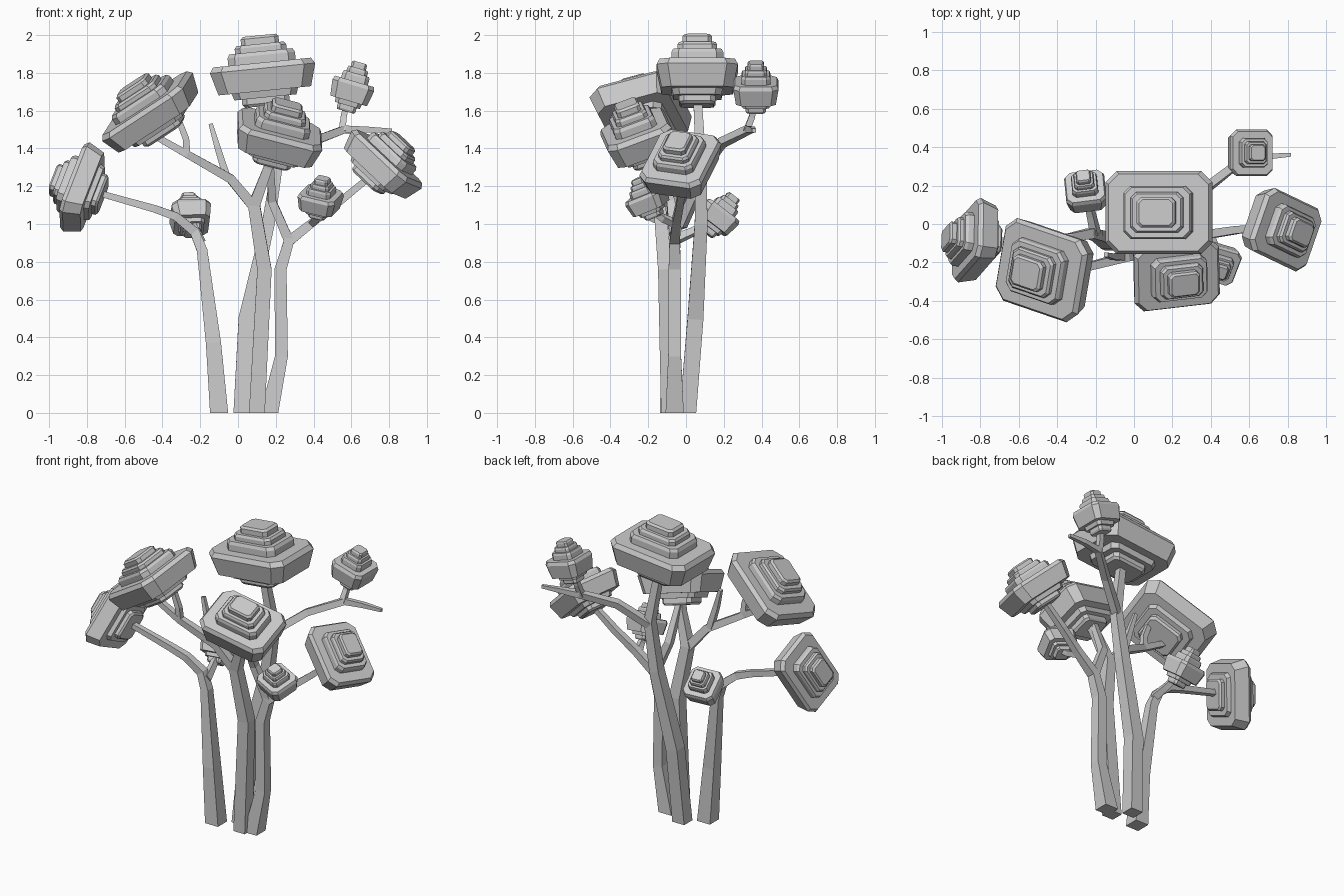
import bpy, bmesh
from mathutils import Vector as V


def loft(name, rings):
    """Skin a list of equal-length point rings into a closed flat-shaded mesh."""
    bm = bmesh.new()
    rows = [[bm.verts.new(p) for p in r] for r in rings]
    n = len(rows[0])
    for a, b in zip(rows, rows[1:]):
        for i in range(n):
            j = (i + 1) % n
            bm.faces.new((a[i], a[j], b[j], b[i]))
    bm.faces.new(rows[0][::-1])
    bm.faces.new(rows[-1])
    bmesh.ops.recalc_face_normals(bm, faces=bm.faces)
    me = bpy.data.meshes.new(name)
    bm.to_mesh(me)
    bm.free()
    ob = bpy.data.objects.new(name, me)
    bpy.context.collection.objects.link(ob)
    return ob


def limb(name, pts):
    """Tapered four-sided limb; each point is (x, y, z, half_width)."""
    P = [V(p[:3]) for p in pts]
    rings = []
    for i, p in enumerate(P):
        a, b = P[max(i - 1, 0)], P[min(i + 1, len(P) - 1)]
        t = (b - a).normalized()
        if p.z == 0:
            t = V((0, 0, 1))
        s = t.cross(V((0, 1, 0))).normalized()
        w = s.cross(t)
        r = pts[i][3]
        rings.append([p + r * (s * c + w * d) for c, d in ((1, 1), (-1, 1), (-1, -1), (1, -1))])
    return loft(name, rings)


# stepped foliage profile: (width scale, height)
PROFILE = [(.40, -.15), (.45, -.135), (.45, -.105), (.59, -.105), (.63, -.07), (.88, -.07),
           (1, .05), (.93, .08), (.64, .08), (.64, .12), (.60, .14), (.49, .14), (.49, .165),
           (.45, .18), (.36, .18), (.36, .212), (.31, .225)]


def foliage(name, centre, normal, along, hx, hy, k):
    """Stack of chamfered slabs around a tilted axis."""
    n = V(normal).normalized()
    u = V(along)
    u = (u - n * u.dot(n)).normalized()
    v = n.cross(u)
    c = .27 * min(hx, hy)
    rings = []
    for s, z in PROFILE:
        x, y = hx * s, hy * s
        q = c * s
        o = [(x, y - q), (x - q, y), (q - x, y), (-x, y - q),
             (-x, q - y), (q - x, -y), (x - q, -y), (x, q - y)]
        rings.append([V(centre) + u * a + v * b + n * z * k for a, b in o])
    return loft(name, rings)


# foliage clusters
foliage("foliage_top", (.135, .06, 1.775), (-.1, 0, 1), (1, 0, .1), .28, .215, 1)
foliage("foliage_upper_left", (-.455, -.235, 1.585), (-.57, -.12, .81), (.79, -.28, .55), .265, .225, .85)
foliage("foliage_far_left", (-.82, -.09, 1.185), (-.94, .15, .3), (.33, .38, .86), .215, .17, .75)
foliage("foliage_front", (.21, -.25, 1.45), (.27, -.33, .9), (.96, .12, -.27), .23, .18, .92)
foliage("foliage_right", (.76, -.025, 1.31), (.65, -.12, .75), (.68, -.32, -.6), .21, .175, .8)
foliage("foliage_small_back", (.6, .37, 1.7), (.28, 0, .95), (1, 0, -.3), .115, .12, .72)
foliage("foliage_small_left", (-.25, .165, 1.03), (-.1, .6, .8), (1, .1, 0), .105, .105, .66)
foliage("foliage_small_front", (.435, -.2, 1.12), (.1, -.4, .9), (.9, -.35, 0), .105, .1, .6)

# trunks
limb("left_trunk", [(-.1, -.09, 0, .048), (-.13, -.09, .37, .04), (-.19, -.06, .86, .028),
                    (-.23, -.05, .96, .026), (-.33, -.07, 1.04, .022), (-.44, -.08, 1.08, .02),
                    (-.76, -.09, 1.17, .016)])
limb("back_trunk", [(.02, .01, 0, .044), (.045, .05, .5, .042), (.16, .08, 1.0, .034),
                    (.21, .08, 1.32, .028), (.15, .06, 1.68, .022)])
limb("middle_trunk", [(.1, -.09, 0, .042), (.14, -.11, .76, .038), (.085, -.14, 1.1, .032),
                      (.16, -.18, 1.3, .024), (.19, -.22, 1.4, .02)])
limb("right_trunk", [(.165, -.06, 0, .048), (.23, -.06, .3, .034), (.225, -.06, .76, .032),
                     (.27, -.06, .91, .028), (.41, -.05, 1.02, .022), (.54, -.03, 1.12, .02),
                     (.7, -.02, 1.25, .017)])

# branches
limb("upper_left_branch", [(.085, -.14, 1.09, .028), (-.04, -.17, 1.24, .024),
                           (-.27, -.23, 1.37, .02), (-.5, -.24, 1.5, .016)])
limb("upper_left_fork", [(-.27, -.23, 1.37, .018), (-.275, -.235, 1.45, .017), (-.34, -.235, 1.62, .014)])
limb("left_twig", [(-.06, -.17, 1.25, .02), (-.11, -.17, 1.41, .016), (-.145, -.16, 1.53, .011)])
limb("inner_branch", [(.27, -.06, .91, .026), (.18, -.08, 1.12, .022), (.17, -.18, 1.36, .017)])
limb("back_branch", [(.2, .08, 1.29, .024), (.38, .19, 1.43, .022), (.56, .33, 1.5, .02),
                     (.69, .35, 1.5, .015), (.815, .36, 1.495, .01)])
limb("back_fork", [(.55, .32, 1.49, .018), (.56, .35, 1.57, .016), (.58, .365, 1.66, .015)])
limb("small_left_stem", [(-.2, -.05, .92, .022), (-.22, .04, .96, .019), (-.245, .14, 1.01, .016)])
limb("small_front_stem", [(.39, -.05, 1.0, .018), (.42, -.12, 1.03, .017), (.435, -.19, 1.08, .015)])
